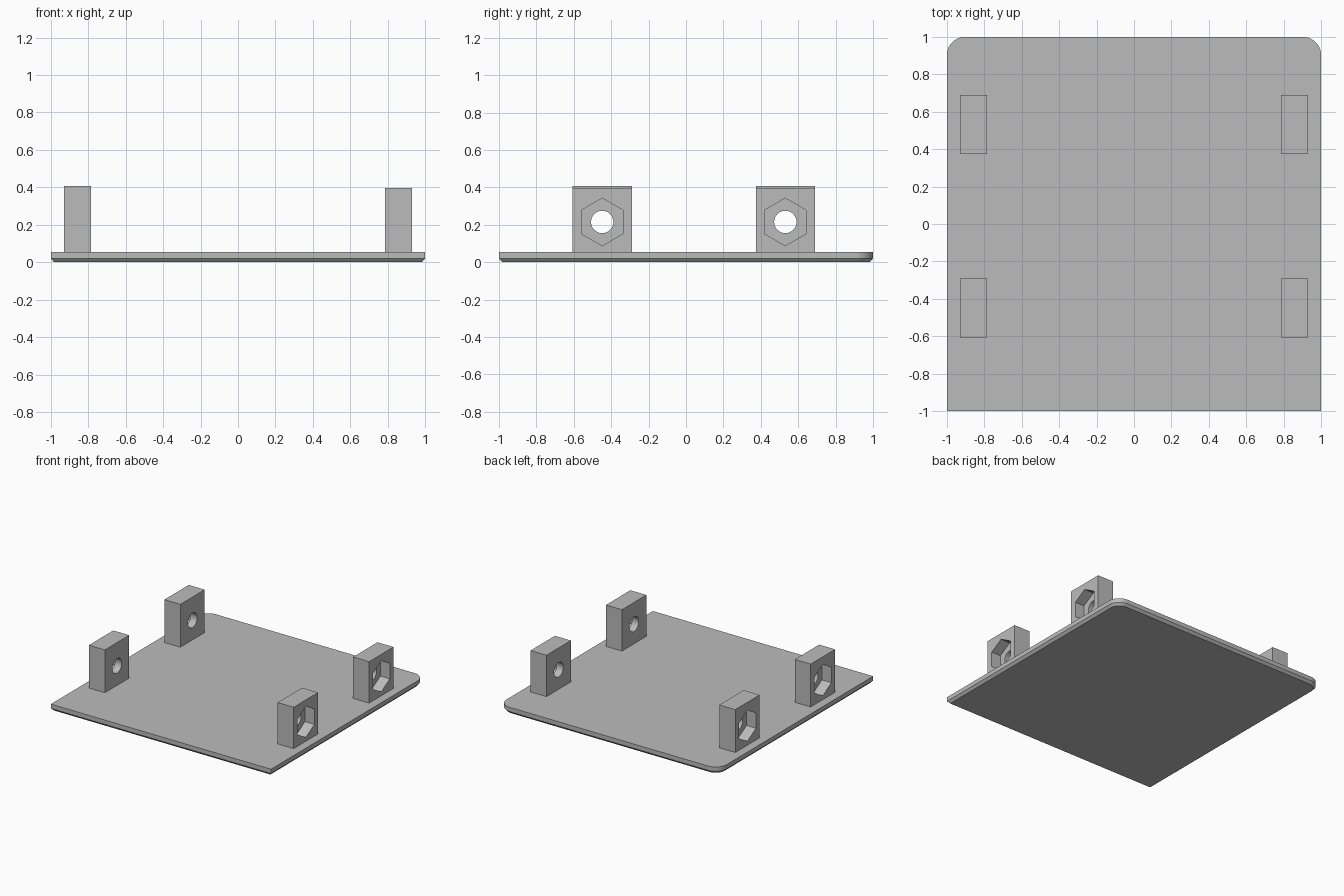
import bpy
import bmesh
import math

if "Cube" in bpy.data.objects:
    bpy.data.objects.remove(bpy.data.objects["Cube"], do_unlink=True)

TOP = 0.055        # plate thickness
CORNER = 0.1       # rear corner radius
CHAMFER = 0.02     # lower edge chamfer

grey = bpy.data.materials.new("plain grey")
grey.use_nodes = True
grey.diffuse_color = (0.5, 0.5, 0.5, 1)
grey.node_tree.nodes["Principled BSDF"].inputs["Base Color"].default_value = grey.diffuse_color


def make_object(name, bm):
    bmesh.ops.recalc_face_normals(bm, faces=bm.faces)
    mesh = bpy.data.meshes.new(name)
    bm.to_mesh(mesh)
    bm.free()
    mesh.materials.append(grey)
    obj = bpy.data.objects.new(name, mesh)
    bpy.context.collection.objects.link(obj)
    return obj


def smooth(obj):
    bpy.ops.object.select_all(action="DESELECT")
    obj.select_set(True)
    bpy.context.view_layer.objects.active = obj
    bpy.ops.object.shade_smooth_by_angle(angle=math.radians(25))


def outline(inset):
    """Plate outline: square front corners, rounded rear corners."""
    half, radius, mid = 1 - inset, CORNER - inset, 1 - CORNER
    points = [(-half, -half), (half, -half)]
    for side, start in ((1, 0), (-1, 90)):
        for i in range(11):
            a = math.radians(start + 9 * i)
            points.append((side * mid + radius * math.cos(a), mid + radius * math.sin(a)))
    return points


# Base plate: stacked outlines, chamfered below
bm = bmesh.new()
rings = [[bm.verts.new((x, y, z)) for x, y in outline(inset)]
         for z, inset in ((0, CHAMFER * 0.9), (CHAMFER, 0), (TOP, 0))]
for low, high in zip(rings, rings[1:]):
    for i in range(len(low)):
        j = (i + 1) % len(low)
        bm.faces.new((low[i], low[j], high[j], high[i]))
bm.faces.new(rings[0])
bm.faces.new(rings[-1])
smooth(make_object("base_plate", bm))


def ring(bm, x, y, z, radius, sides=24):
    """Circle, or hexagon with a point up, in a plane across x."""
    verts = []
    for i in range(24):
        a = math.tau * i / 24
        r = radius
        if sides == 6:
            r *= math.cos(math.pi / 6) / math.cos((a % (math.pi / 3)) - math.pi / 6)
        verts.append(bm.verts.new((x, y + r * math.sin(a), z + r * math.cos(a))))
    return verts


def bridge(bm, a, b):
    for i in range(len(a)):
        j = (i + 1) % len(a)
        bm.faces.new((a[i], a[j], b[j], b[i]))


def rim(bm, x, y0, y1, z0, z1):
    return [bm.verts.new((x, y, z)) for y, z in ((y0, z0), (y1, z0), (y1, z1), (y0, z1))]


def fill_between(bm, square, hole):
    edges = []
    for loop in (square, hole):
        for i in range(len(loop)):
            pair = (loop[i], loop[(i + 1) % len(loop)])
            edges.append(bm.edges.get(pair) or bm.edges.new(pair))
    bmesh.ops.triangle_fill(bm, edges=edges, use_beauty=True)


def mount(name, side, y, height):
    """Lug with a bolt hole and a hexagonal nut pocket on its outer face."""
    inner, floor, outer, z = side * 0.785, side * 0.845, side * 0.93, 0.215
    bm = bmesh.new()
    box_in = rim(bm, inner, y - 0.158, y + 0.158, TOP - 0.01, height)
    box_out = rim(bm, outer, y - 0.158, y + 0.158, TOP - 0.01, height)
    hole_in, hole_floor = (ring(bm, x, y, z, 0.06) for x in (inner, floor))
    hex_floor, hex_out = (ring(bm, x, y, z, 0.127, 6) for x in (floor, outer))
    bridge(bm, box_in, box_out)
    bridge(bm, hole_in, hole_floor)
    bridge(bm, hole_floor, hex_floor)
    bridge(bm, hex_floor, hex_out)
    fill_between(bm, box_in, hole_in)
    fill_between(bm, box_out, hex_out)
    smooth(make_object(name, bm))


# Four mounting lugs; the left pair is slightly lower
for side, label, height in ((1, "left", 0.395), (-1, "right", 0.407)):
    for y, place in ((-0.448, "front"), (0.531, "rear")):
        mount(f"{place}_{label}_mount", side, y, height)
